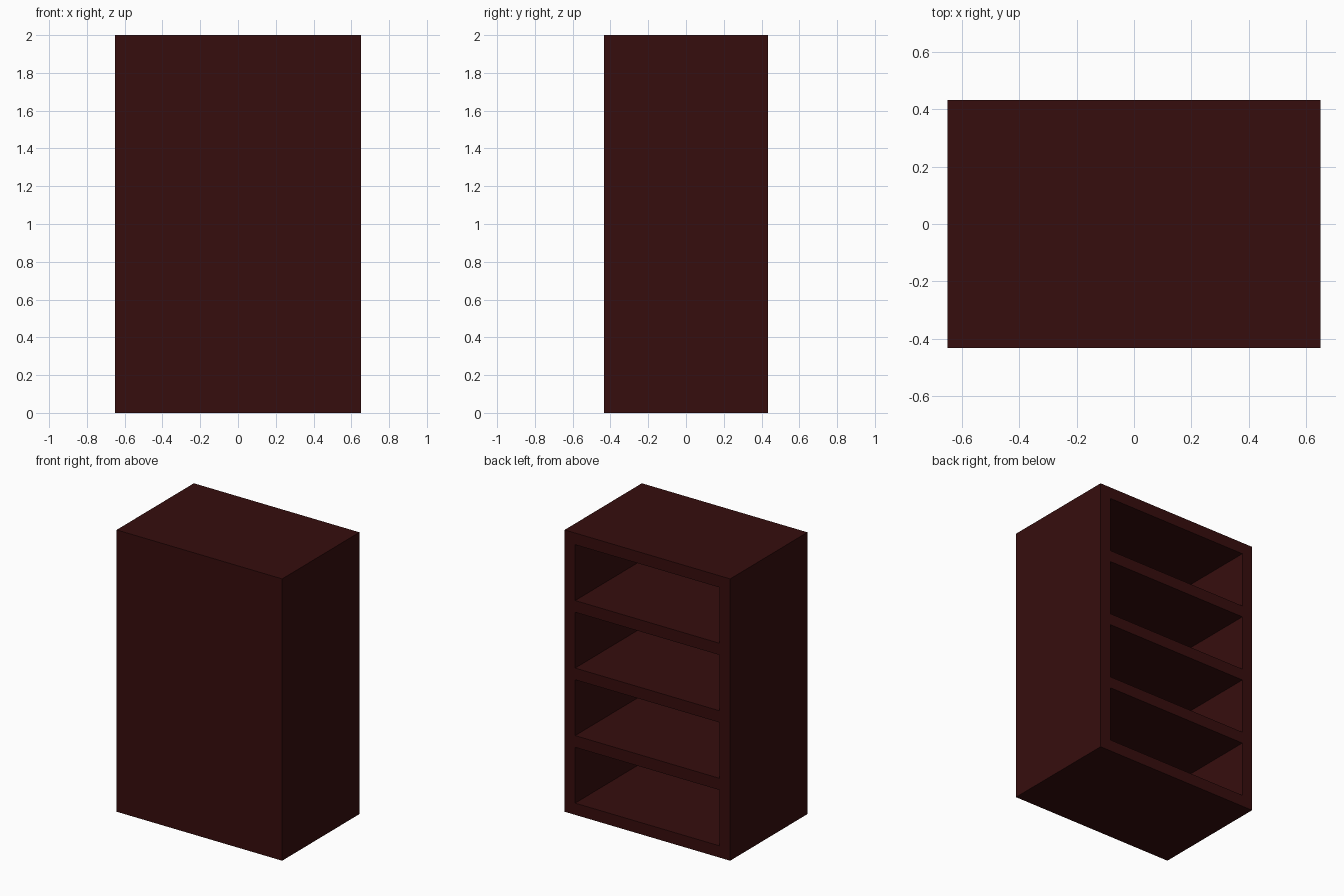
import bpy, bmesh
from mathutils import Vector

if "Cube" in bpy.data.objects:
    bpy.data.objects.remove(bpy.data.objects["Cube"])

WIDTH, DEPTH, HEIGHT = 1.30, 0.866, 2.0
BOARD = 0.083          # thickness of sides, shelves and closed panel
SHELVES = 4
RECESS = DEPTH - BOARD
cell = (HEIGHT - BOARD * (SHELVES + 1)) / SHELVES

wood = bpy.data.materials.new("dark red wood")
wood.diffuse_color = (0.037, 0.004, 0.004, 1.0)
wood.use_nodes = True
wood.node_tree.nodes["Principled BSDF"].inputs["Base Color"].default_value = wood.diffuse_color

# Solid carcass block
bm = bmesh.new()
bmesh.ops.create_cube(bm, size=1.0)
for v in bm.verts:
    v.co = Vector((v.co.x * WIDTH, v.co.y * DEPTH, (v.co.z + 0.5) * HEIGHT))


def back_faces():
    return [f for f in bm.faces if f.normal.y > 0.9]


def cut(point, normal):
    """Slice only the open (+y) side."""
    faces = back_faces()
    edges = {e for f in faces for e in f.edges}
    verts = {v for f in faces for v in f.verts}
    bmesh.ops.bisect_plane(bm, geom=faces + list(edges) + list(verts),
                           plane_co=point, plane_no=normal)
    bm.normal_update()


# Outline the boards on the open side
bm.normal_update()
inner = WIDTH / 2 - BOARD
for x in (-inner, inner):
    cut((x, 0, 0), (1, 0, 0))
bottoms = [BOARD + i * (cell + BOARD) for i in range(SHELVES)]
for z in bottoms:
    cut((0, 0, z), (0, 0, 1))
    cut((0, 0, z + cell), (0, 0, 1))

# Push each compartment inward
openings = []
for f in back_faces():
    c = f.calc_center_median()
    if abs(c.x) < inner and any(z < c.z < z + cell for z in bottoms):
        openings.append(f)
result = bmesh.ops.extrude_discrete_faces(bm, faces=openings)
for f in result["faces"]:
    bmesh.ops.translate(bm, verts=f.verts[:], vec=(0, -RECESS, 0))

bmesh.ops.recalc_face_normals(bm, faces=bm.faces[:])

mesh = bpy.data.meshes.new("bookcase")
bm.to_mesh(mesh)
bm.free()
mesh.materials.append(wood)
bookcase = bpy.data.objects.new("bookcase", mesh)
bpy.context.collection.objects.link(bookcase)
